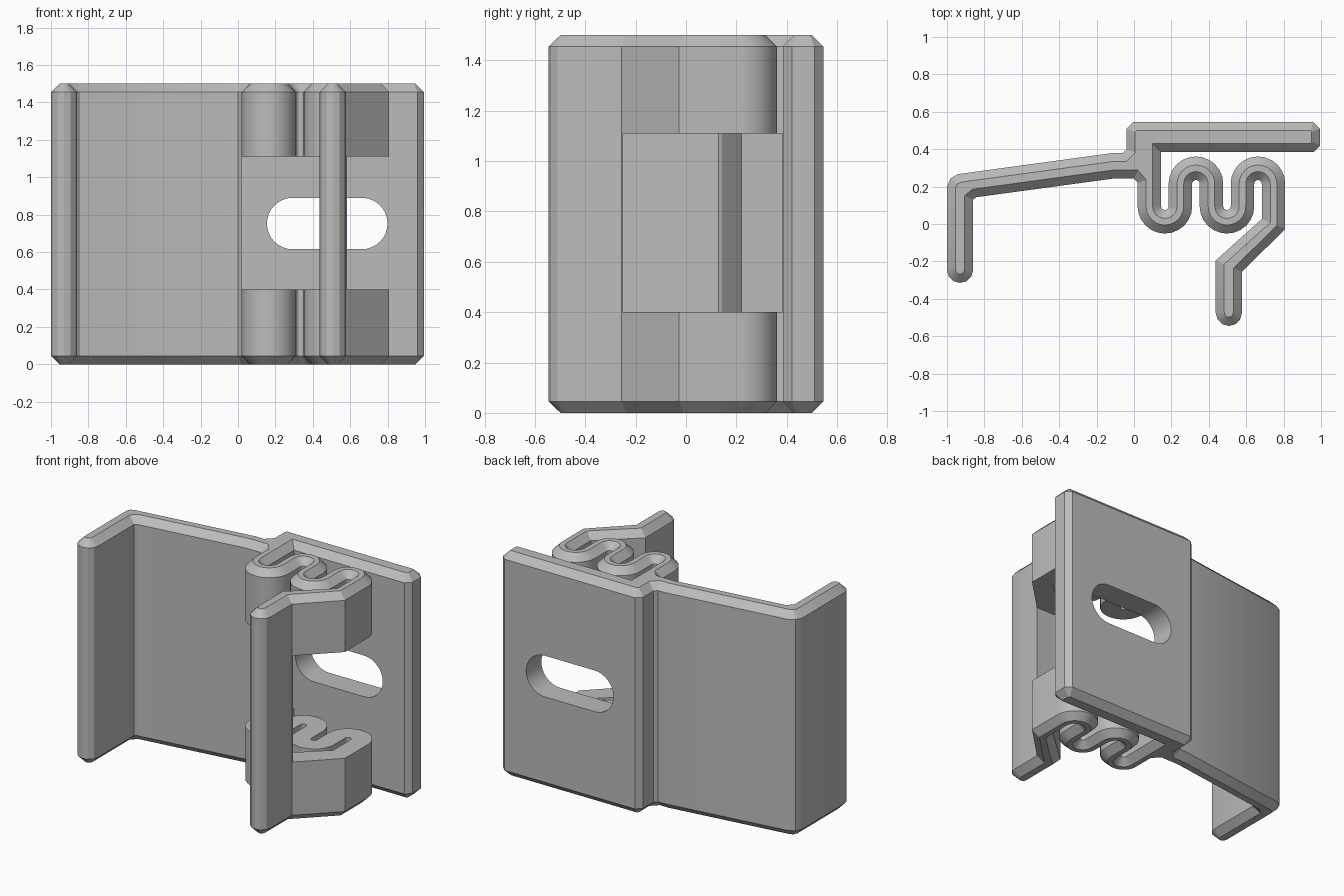
import bpy, bmesh
from math import sin, cos, radians
from mathutils import Vector

if "Cube" in bpy.data.objects:
    bpy.data.objects.remove(bpy.data.objects["Cube"], do_unlink=True)

HEIGHT, BEVEL = 1.5, 0.045

grey = bpy.data.materials.new("plain grey")
grey.use_nodes = True
colour = (0.5, 0.5, 0.5, 1)
grey.diffuse_color = colour
grey.node_tree.nodes["Principled BSDF"].inputs["Base Color"].default_value = colour


def arc(cx, cy, r, start, end, steps=12):
    angles = [radians(start + (end - start) * i / steps) for i in range(steps + 1)]
    return [Vector((cx + r * cos(a), cy + r * sin(a))) for a in angles]


def shift(points, widths, closed):
    """Move each point to the left of the direction of travel, with mitred corners."""
    result, n = [], len(points)
    for i, p in enumerate(points):
        before = points[i - 1] if closed or i else None
        after = points[(i + 1) % n] if closed or i < n - 1 else None
        d1 = (p - before).normalized() if before else (after - p).normalized()
        d2 = (after - p).normalized() if after else d1
        n1, n2 = Vector((-d1.y, d1.x)), Vector((-d2.y, d2.x))
        result.append(p + (n1 + n2) * widths[i] / (1 + n1.dot(n2)))
    return result


def loft(name, rings):
    """Skin a stack of equal closed rings and cap both ends."""
    bm = bmesh.new()
    loops = [[bm.verts.new(co) for co in ring] for ring in rings]
    n = len(loops[0])
    for low, high in zip(loops, loops[1:]):
        for i in range(n):
            j = (i + 1) % n
            bm.faces.new((low[i], low[j], high[j], high[i]))
    bm.faces.new(loops[0][::-1])
    bm.faces.new(loops[-1])
    bmesh.ops.recalc_face_normals(bm, faces=bm.faces)
    mesh = bpy.data.meshes.new(name)
    bm.to_mesh(mesh)
    bm.free()
    mesh.materials.append(grey)
    obj = bpy.data.objects.new(name, mesh)
    bpy.context.collection.objects.link(obj)
    return obj


# Centre line of the wavy spring and its bent finger
spring = [Vector((0.082, 0.2))]
for i in range(4):
    x = 0.165 + 0.166 * i
    spring += arc(x, 0.215, 0.083, 180, 0) if i % 2 else arc(x, 0.095, 0.083, 180, 360)
spring += [Vector(p) for p in ((0.746, 0.0), (0.507, -0.225), (0.507, -0.475))]
half = [0.0625] * (len(spring) - 2) + [0.07, 0.07]
left_side = shift(spring, half, False)
right_side = shift(spring, [-w for w in half], False)

# Whole outline, counter-clockwise: plate, sloping arm, hook, spring
plate_and_arm = [Vector(p) for p in (
    (0.145, 0.385), (0.96, 0.385), (0.995, 0.42), (0.995, 0.51), (0.96, 0.545),
    (-0.005, 0.545), (-0.04, 0.51), (-0.04, 0.4), (-0.06, 0.38), (-0.11, 0.38),
    (-0.94, 0.267), (-0.98, 0.245), (-1.0, 0.2))]
hook = arc(-0.93, -0.245, 0.07, 180, 360, 6)
arm_inside = [Vector(p) for p in (
    (-0.86, 0.13), (-0.845, 0.143), (-0.11, 0.243), (0.0, 0.243), (0.02, 0.22))]
finger_tip = arc(0.507, -0.475, 0.07, 180, 360, 6)
outline = (plate_and_arm + hook + arm_inside + right_side[:-1] + finger_tip
           + left_side[-2::-1])

# Extruded bracket with chamfered top and bottom
inner = shift(outline, [BEVEL] * len(outline), True)
levels = ((inner, 0), (outline, BEVEL), (outline, HEIGHT - BEVEL), (inner, HEIGHT))
bracket = loft("spring_bracket", [[(p.x, p.y, z) for p in ring] for ring, z in levels])

# Cutter for the oblong screw slot in the plate
slot = arc(0.662, 0.7525, 0.1375, -90, 90, 16) + arc(0.292, 0.7525, 0.1375, 90, 270, 16)
slot_cutter = loft("slot_cutter", [[(p.x, y, p.y) for p in slot] for y in (0.375, 0.65)])

# Cutter for the window that splits the spring into two bands
window = ((0.019, -0.25), (0.9, -0.25), (0.9, 0.384), (0.019, 0.384))
window_cutter = loft("window_cutter", [[(x, y, z) for x, y in window] for z in (0.4, 1.11)])

bpy.ops.object.select_all(action='DESELECT')
bpy.context.view_layer.objects.active = bracket
bracket.select_set(True)
for cutter in (slot_cutter, window_cutter):
    cutter.hide_render = True
    cut = bracket.modifiers.new("cut", 'BOOLEAN')
    cut.operation, cut.solver, cut.object = 'DIFFERENCE', 'EXACT', cutter
    bpy.ops.object.modifier_apply(modifier=cut.name)
    bpy.data.objects.remove(cutter, do_unlink=True)

bpy.ops.object.shade_smooth_by_angle(angle=radians(25))
